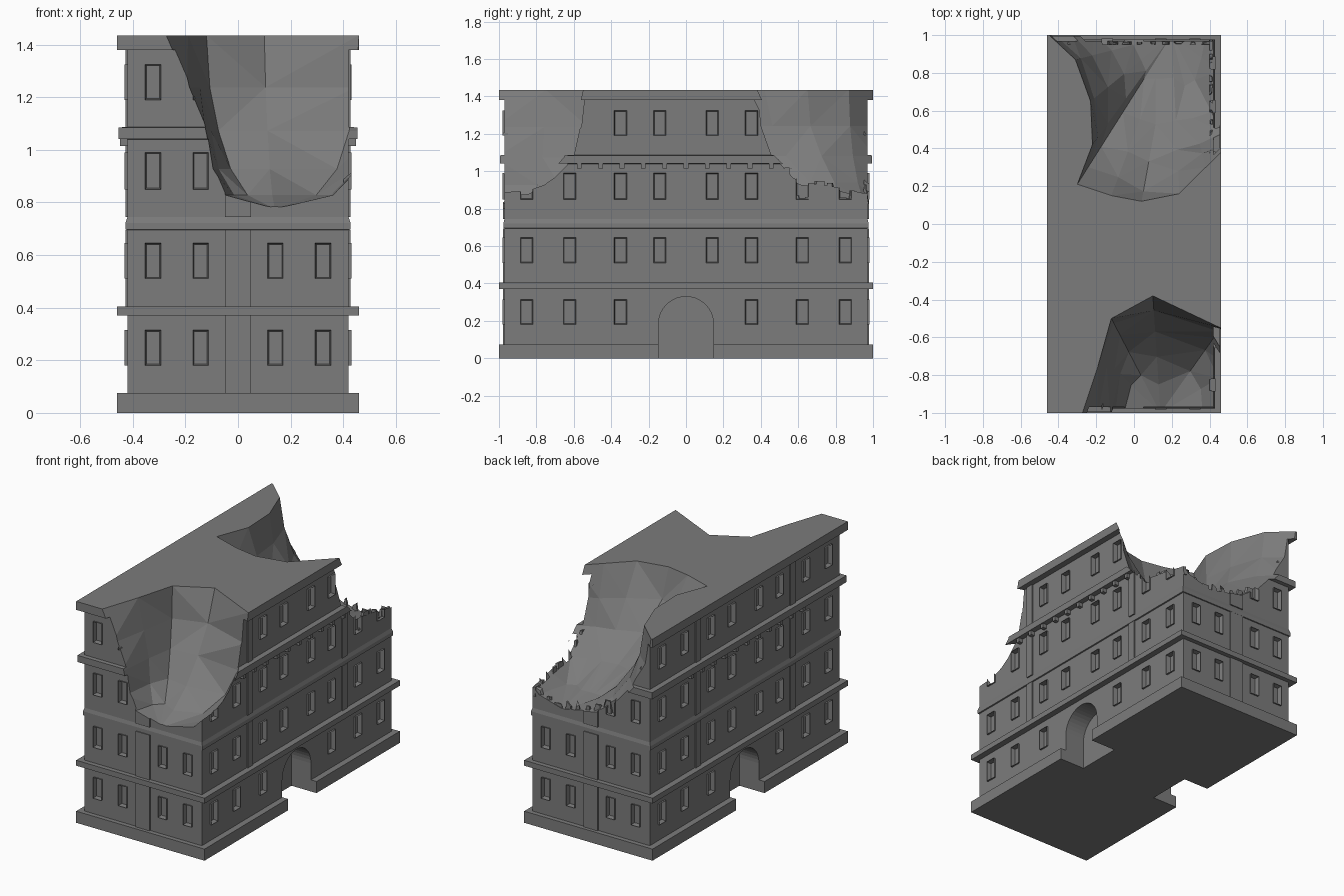
import bpy, bmesh, random
from math import sin, cos, pi
from mathutils import Vector

if "Cube" in bpy.data.objects:
    bpy.data.objects.remove(bpy.data.objects["Cube"])

random.seed(4)
WX, WY = 0.42, 0.97          # wall planes
stone = bpy.data.materials.new("dark_stone")
stone.diffuse_color = (.2, .2, .2, 1)
stone.use_nodes = True
stone.node_tree.nodes["Principled BSDF"].inputs["Base Color"].default_value = stone.diffuse_color


def finish(name, bm):
    bmesh.ops.recalc_face_normals(bm, faces=bm.faces)
    me = bpy.data.meshes.new(name)
    bm.to_mesh(me)
    bm.free()
    me.materials.append(stone)
    ob = bpy.data.objects.new(name, me)
    bpy.context.collection.objects.link(ob)
    return ob


def box(bm, x0, x1, y0, y1, z0, z1):
    vs = bmesh.ops.create_cube(bm, size=1)['verts']
    for v in vs:
        v.co = Vector(((x0 + x1) / 2 + v.co.x * (x1 - x0),
                       (y0 + y1) / 2 + v.co.y * (y1 - y0),
                       (z0 + z1) / 2 + v.co.z * (z1 - z0)))
    return vs


def loft(bm, rings, pole=None):
    rows = [[bm.verts.new(p) for p in r] for r in rings]
    n = len(rows[0])
    for a, b in zip(rows, rows[1:]):
        for i in range(n):
            j = (i + 1) % n
            bm.faces.new((a[i], a[j], b[j], b[i]))
    bm.faces.new(rows[0])
    if pole:
        p = bm.verts.new(pole)
        for i in range(n):
            bm.faces.new((rows[-1][i], rows[-1][(i + 1) % n], p))
    else:
        bm.faces.new(rows[-1])


def cut(ob, cutters):
    for c in cutters:
        m = ob.modifiers.new("cut", 'BOOLEAN')
        m.operation, m.solver, m.object = 'DIFFERENCE', 'EXACT', c
    dg = bpy.context.evaluated_depsgraph_get()
    me = bpy.data.meshes.new_from_object(ob.evaluated_get(dg))
    ob.modifiers.clear()
    ob.data = me


def wall_box(bm, side, sgn, u, w, z0, z1, inner, outer):
    """Box on a wall: u along the wall, from inner to outer past the wall plane."""
    base = WX if side == 'x' else WY
    d = sorted((sgn * (base + inner), sgn * (base + outer)))
    if side == 'x':
        return box(bm, d[0], d[1], u - w / 2, u + w / 2, z0, z1)
    return box(bm, u - w / 2, u + w / 2, d[0], d[1], z0, z1)


# Shell: stacked rectangular profile with plinth, string courses and roof slab
profile = [(.04, 0), (.04, .075), (0, .075), (0, .37), (.04, .37), (.04, .405),
           (0, .405), (0, .695), (.008, .697), (.008, .722), (0, .745),
           (0, 1.04), (.034, 1.042), (.034, 1.085), (0, 1.087), (0, 1.38),
           (.04, 1.38), (.04, 1.435)]
bm = bmesh.new()
loft(bm, [[(sx * (WX + o), sy * (WY + o * .75), z)
           for sx, sy in ((-1, -1), (1, -1), (1, 1), (-1, 1))] for o, z in profile])
shell = finish("building_shell", bm)

# Windows: pocket cutter and inset frame blocks
pockets, frames = bmesh.new(), bmesh.new()
floors = [(.18, .315), (.51, .645), (.85, .99), (1.19, 1.325)]
spots = []
for sgn in (-1, 1):
    for k, (z0, z1) in enumerate(floors):
        for m in (-1, 1):
            spots += [('x', sgn, m * y, .068, z0, z1)
                      for y in (.14, .35, .622, .852) if k or y > .2]
            spots += [('y', sgn, m * x, .06, z0, z1) for x in (.142, .323)]
for side, sgn, u, w, z0, z1 in spots:
    wall_box(pockets, side, sgn, u, w - .002, z0 + .001, z1 - .001, -.025, .03)
    vs = wall_box(frames, side, sgn, u, w, z0, z1, -.025, .011)
    normal = Vector((sgn, 0, 0) if side == 'x' else (0, sgn, 0))
    faces = {f for v in vs for f in v.link_faces}
    front = max(faces, key=lambda f: f.calc_center_median().dot(normal))
    bmesh.ops.inset_region(frames, faces=[front], thickness=.007)
    for v in front.verts:
        v.co -= normal * .03
pocket_cutter = finish("window_pockets", pockets)
windows = finish("window_frames", frames)

# Pilasters and cornice brackets
pil, brk = bmesh.new(), bmesh.new()
for sgn in (-1, 1):
    for z0, z1 in ((.075, .37), (.405, .695), (.745, 1.04), (1.087, 1.38)):
        wall_box(pil, 'y', sgn, 0, .1, z0, z1, -.01, .008)
        if z0 > .1:
            for y in (-.485, .485):
                wall_box(pil, 'x', sgn, y, .05, z0, z1, -.01, .008)
    for i in range(11):
        wall_box(brk, 'x', sgn, (i - 5) * .114, .025, 1.014, 1.042, -.01, .028)
pilasters = finish("pilasters", pil)
brackets = finish("cornice_brackets", brk)

# Arched entrance niches on both long sides
bm = bmesh.new()
arch = [(-.147, -.1), (.147, -.1)] + [(.147 * cos(pi * i / 20), .183 + .147 * sin(pi * i / 20))
                                      for i in range(21)]
for sgn in (-1, 1):
    loft(bm, [[(sgn * x, y, z) for y, z in arch] for x in (.28, .6)])
arch_cutter = finish("arch_cutter", bm)


# Blast craters: roof outline points (x, y, roundness, inward x shift) shrinking to a pole
def crater(name, outline, pole, jitter):
    px, py, pz = pole
    rings = [[(x, y, 1.7) for x, y, *_ in outline]]
    for t in (0, .3, .55, .77, .92):
        ring = []
        for x, y, p, shift in outline:
            f = (1 - t ** p) ** (1 / p)
            j = f * (1 + (random.uniform(-jitter, jitter) if t else 0))
            x += shift * min(1, t / .55)
            ring.append((px + (x - px) * j, py + (y - py) * j,
                         1.436 + (pz - 1.436) * t))
        rings.append(ring)
    bm = bmesh.new()
    loft(bm, rings, pole)
    bmesh.ops.triangulate(bm, faces=bm.faces)
    return finish(name, bm)


front_crater = crater("front_crater",
                      [(-.28, -1.02, 4, .15), (-.19, -.75, 3, .07), (-.12, -.5, 2, 0),
                       (.1, -.38, 1.5, 0), (.46, -.55, 2.4, 0), (.56, -.75, 2.5, 0),
                       (.57, -1.02, 2.5, 0), (.5, -1.3, 2.5, 0), (.15, -1.4, 2.5, 0),
                       (-.2, -1.25, 4, .07)],
                      (.14, -1.0, .775), .02)
back_crater = crater("back_crater",
                     [(-.46, 1.01, 2, 0), (-.31, .87, 2, 0), (-.23, .65, 1.9, 0),
                      (-.22, .42, 1.8, 0), (-.3, .21, 1.7, 0), (-.12, .15, 1.6, 0),
                      (.04, .12, 1.6, 0), (.24, .16, 1.6, 0), (.38, .3, 1.9, 0),
                      (.5, .42, 2.1, 0), (.6, .7, 2.1, 0), (.66, 1.02, 2.1, 0),
                      (.55, 1.3, 2.1, 0), (.1, 1.4, 2.1, 0), (-.4, 1.3, 2.1, 0)],
                     (.2, 1.0, .79), .06)
craters = [front_crater, back_crater]
cut(shell, [pocket_cutter, arch_cutter] + craters)
for ob in (windows, pilasters, brackets):
    cut(ob, craters)

# Jagged wall shards along the broken rear rim
bpy.context.view_layer.update()
bm = bmesh.new()


def shard(x, y, along_x):
    hit, loc, _, _ = shell.ray_cast(Vector((x, y, 3)), Vector((0, 0, -1)))
    if not hit or loc.z > 1.3:
        return
    w, h = random.uniform(.015, .035), random.uniform(.005, .04)
    dx, dy = (w, .01) if along_x else (.01, w)
    for v in box(bm, x - dx, x + dx, y - dy, y + dy, loc.z - .05, loc.z + h):
        if v.co.z > loc.z:
            k = random.uniform(.2, .9)
            v.co.x = x + (v.co.x - x) * k
            v.co.y = y + (v.co.y - y) * k
            v.co.z += random.uniform(-.02, .02) * (h > .03)


for i in range(9):
    shard(.408, .48 + i * .058, False)
for i in range(8):
    shard(.38 - i * .07, .958, True)
finish("broken_wall_shards", bm)

# Remove cutters
for c in craters + [pocket_cutter, arch_cutter]:
    bpy.data.objects.remove(c)
